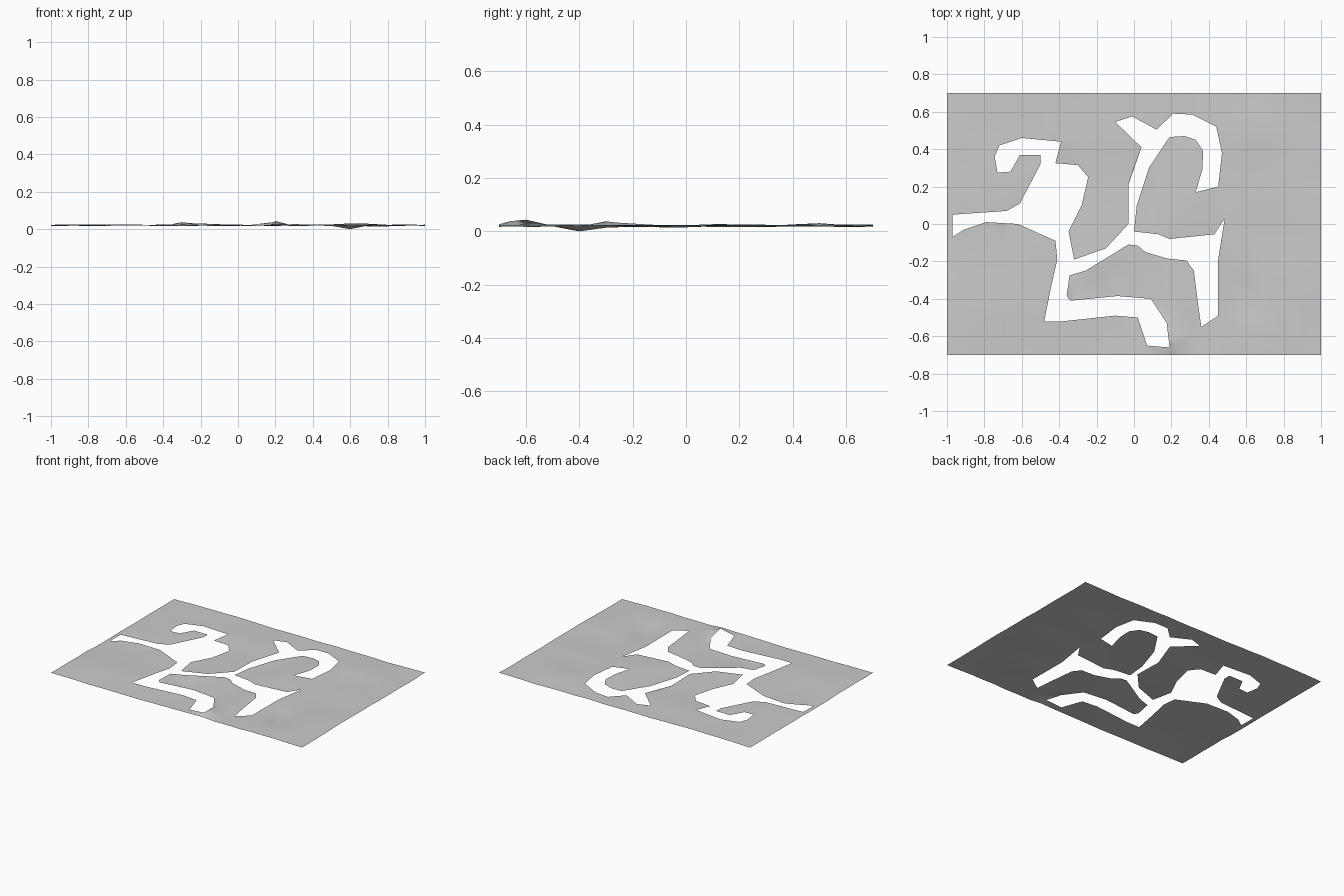
import bpy, math
from mathutils import Vector, noise
from mathutils.geometry import delaunay_2d_cdt

if "Cube" in bpy.data.objects:
    bpy.data.objects.remove(bpy.data.objects["Cube"])

# Outline of the branching cut-out, traced from the top
cutout = [
    (-.97, .05), (-.97, -.07), (-.91, -.03), (-.79, .01), (-.62, 0), (-.42, -.09),
    (-.41, -.19), (-.44, -.32), (-.48, -.52), (-.38, -.52), (-.10, -.49), (.02, -.50),
    (.07, -.65), (.19, -.66), (.175, -.53), (.09, -.40), (-.09, -.385),
    (-.34, -.41), (-.36, -.385), (-.345, -.275), (-.26, -.25), (-.03, -.11),
    (.02, -.115), (.06, -.15), (.18, -.185), (.28, -.195), (.32, -.25), (.34, -.41),
    (.36, -.55), (.45, -.49), (.45, -.19), (.485, .03), (.43, -.055), (.19, -.08),
    (.13, -.055), (0, -.04), (.015, .10), (.08, .30), (.19, .465), (.27, .47),
    (.33, .45), (.37, .39), (.365, .29), (.33, .17), (.45, .20), (.47, .38), (.44, .52),
    (.31, .585), (.21, .59), (.12, .505), (-.01, .575), (-.10, .545), (.04, .41),
    (-.03, .21), (-.03, 0), (-.15, -.13), (-.32, -.19), (-.35, -.04), (-.28, .10),
    (-.245, .25), (-.30, .315), (-.42, .325), (-.39, .44), (-.60, .46),
    (-.72, .42), (-.745, .36), (-.73, .275), (-.66, .28), (-.61, .37),
    (-.50, .37), (-.50, .32), (-.61, .11), (-.68, .07)]


def inside(x, y):
    hit = False
    for (ax, ay), (bx, by) in zip(cutout, cutout[1:] + cutout[:1]):
        if (ay > y) != (by > y) and x < ax + (y - ay) * (bx - ax) / (by - ay):
            hit = not hit
    return hit


# Crumples: x, y, radius, height
crumples = [(.20, -.62, .06, .028), (-.29, -.28, .06, .024),
            (.62, .48, .12, .015), (.60, -.40, .08, -.02)]


def height(x, y):
    z = .024 + .007 * noise.noise(Vector((x * 3.2, y * 3.2, 1.7)))
    z += .004 * noise.noise(Vector((x * 8, y * 8, 5.3)))
    for cx, cy, r, h in crumples:
        z += h * math.exp(-((x - cx) ** 2 + (y - cy) ** 2) / (r * r))
    return z


# Flat sheet triangulated around the cut-out
n = len(cutout)
points = [Vector(p) for p in cutout]
points += [Vector((-1 + i * .1, -.7 + j * .1)) for i in range(21) for j in range(15)]
rim = [(i, (i + 1) % n) for i in range(n)]
result = delaunay_2d_cdt(points, rim, [], 0, 1e-4)
flat, tris = result[0], result[2]
keep = []
for t in tris:
    c = sum((flat[i] for i in t), Vector((0, 0))) / len(t)
    if not inside(c.x, c.y):
        keep.append(tuple(t))

# Drop unused points, then raise the sheet into gentle crumples
used = sorted({i for t in keep for i in t})
index = {old: new for new, old in enumerate(used)}
verts = [(flat[i].x, flat[i].y, height(flat[i].x, flat[i].y)) for i in used]
low = min(v[2] for v in verts)
verts = [(x, y, z - low) for x, y, z in verts]
mesh = bpy.data.meshes.new("cutout_sheet")
mesh.from_pydata(verts, [], [[index[i] for i in t] for t in keep])
mesh.update()
sheet = bpy.data.objects.new("cutout_sheet", mesh)
bpy.context.collection.objects.link(sheet)
bpy.context.view_layer.objects.active = sheet
sheet.select_set(True)
bpy.ops.object.shade_smooth_by_angle(angle=math.radians(30))
